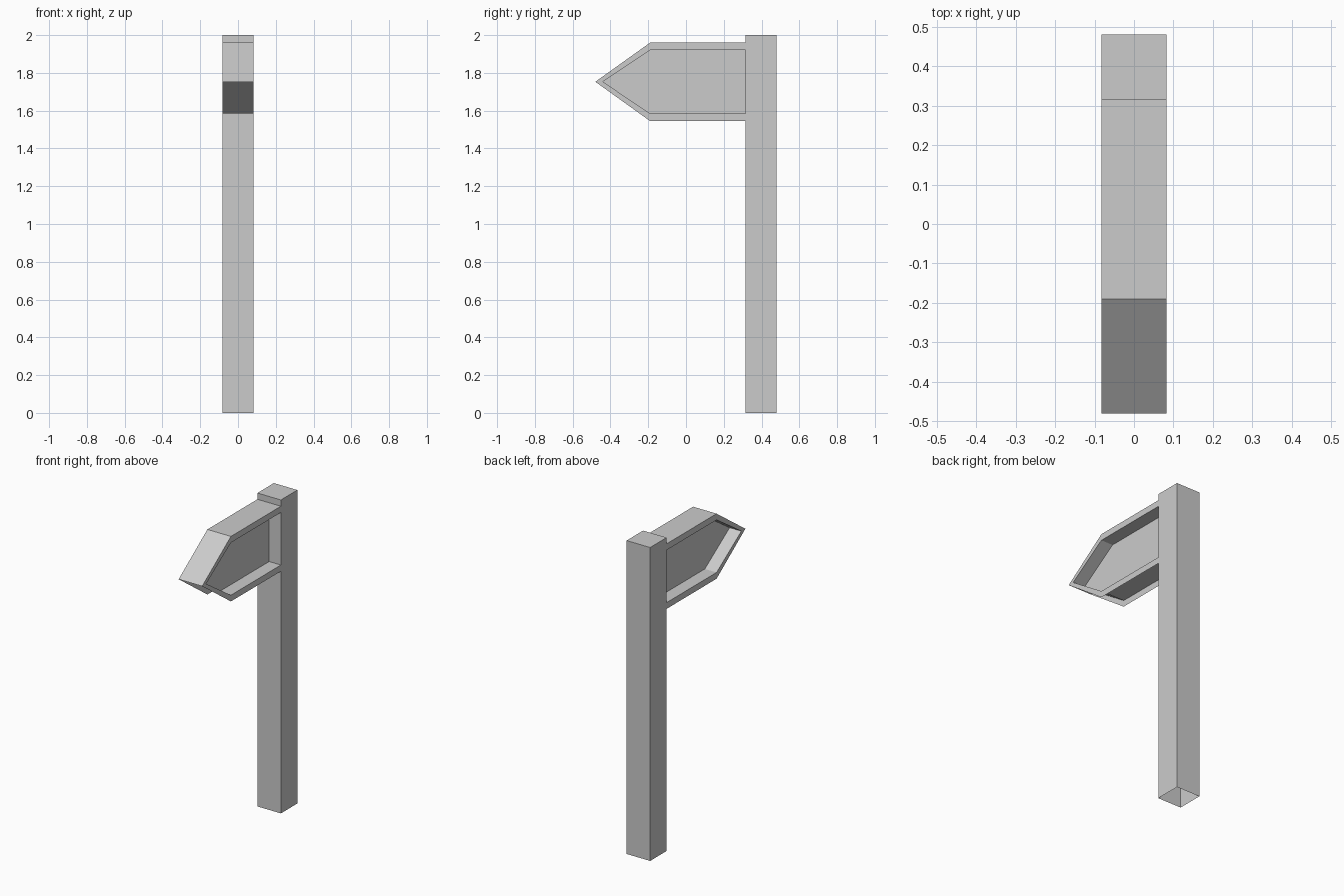
import bpy
import bmesh

cube = bpy.data.objects.get("Cube")
if cube:
    bpy.data.objects.remove(cube, do_unlink=True)

HALF = 0.083                 # half width of post and sign
BACK, FRONT = 0.48, 0.314    # depth range of the post

# Single grey material
grey = bpy.data.materials.new("light_grey")
grey.use_nodes = True
colour = (0.6, 0.6, 0.6, 1)
grey.diffuse_color = colour
grey.node_tree.nodes["Principled BSDF"].inputs["Base Color"].default_value = colour


def finish(bm, name):
    mesh = bpy.data.meshes.new(name)
    bm.to_mesh(mesh)
    bm.free()
    mesh.materials.append(grey)
    obj = bpy.data.objects.new(name, mesh)
    bpy.context.collection.objects.link(obj)
    return obj


# Square post, open underneath
bm = bmesh.new()
bmesh.ops.create_cube(bm, size=1)
for v in bm.verts:
    v.co.x *= 2 * HALF
    v.co.y = (BACK + FRONT) / 2 + v.co.y * (BACK - FRONT)
    v.co.z = 2 * v.co.z + 1
bottom = [f for f in bm.faces if f.normal.z < -0.9]
bmesh.ops.delete(bm, geom=bottom, context="FACES_ONLY")
finish(bm, "post")

# Arrow profiles as (y, z), running from the top of the post side round the tip
outer = [(FRONT, 1.96), (-0.19, 1.96), (-0.48, 1.753), (-0.19, 1.545), (FRONT, 1.545)]
inner = [(FRONT, 1.92), (-0.19, 1.92), (-0.44, 1.753), (-0.19, 1.585), (FRONT, 1.585)]

bm = bmesh.new()


def ring(profile, x):
    return [bm.verts.new((x, y, z)) for y, z in profile]


def strip(a, b, count):
    for i in range(count):
        bm.faces.new((a[i], a[i + 1], b[i + 1], b[i]))


# Arrow sign: a raised rim on each side of a recessed centre panel
segments = len(outer) - 1
out_left, out_right = ring(outer, HALF), ring(outer, -HALF)
in_left, in_right = ring(inner, HALF), ring(inner, -HALF)
centre = ring(inner, 0)
strip(out_right, out_left, 2)            # top and upper slope; underside is open
strip(out_left, in_left, segments)       # left rim
strip(in_right, out_right, segments)     # right rim
strip(in_left, centre, segments)         # left recess wall
strip(centre, in_right, segments)        # right recess wall
bm.faces.new(centre)                     # centre panel
finish(bm, "arrow_sign")
